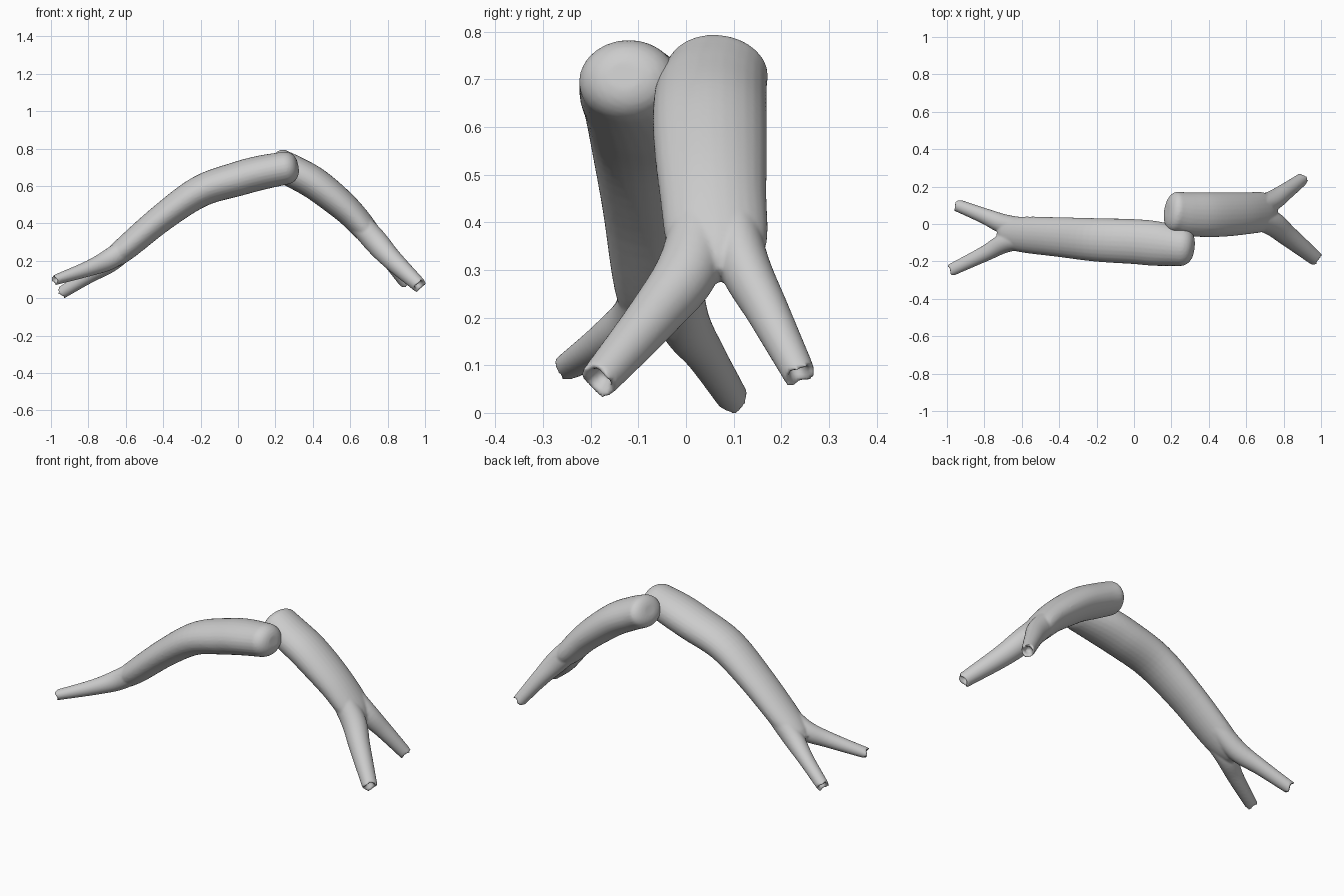
import bpy, bmesh, math, random
from mathutils import Vector

if "Cube" in bpy.data.objects:
    bpy.data.objects.remove(bpy.data.objects["Cube"])

random.seed(4)
SIDES = 28
grey = bpy.data.materials.new("plain_grey")
grey.diffuse_color = (0.6, 0.6, 0.6, 1)
grey.use_nodes = True
grey.node_tree.nodes["Principled BSDF"].inputs["Base Color"].default_value = grey.diffuse_color


def spline(pts, steps=6):
    """Catmull-Rom through (x, y, z, half_width, half_height) points."""
    p = [Vector(q) for q in pts]
    p = [p[0] * 2 - p[1]] + p + [p[-1] * 2 - p[-2]]
    out = []
    for i in range(1, len(p) - 2):
        a, b, c, d = p[i - 1:i + 3]
        for s in range(steps):
            t = s / steps
            out.append(0.5 * (2 * b + (c - a) * t + (2 * a - 5 * b + 4 * c - d) * t * t
                              + (3 * b - a - 3 * c + d) * t ** 3))
    return out + [p[-2]]


def tube(bm, pts, hollow=False, round_start=0.0):
    """Loft an elliptical tube; optional domed start and hollow broken tip."""
    path = spline(pts)
    pos = [Vector(q[:3]) for q in path]
    rings = []

    def ring(c, t, w, h, rag=0.0):
        side = Vector((0, 1, 0))
        side = (side - t * side.dot(t)).normalized()
        up = t.cross(side)
        verts = []
        for k in range(SIDES):
            a = 2 * math.pi * k / SIDES
            v = c + side * (w * math.cos(a)) + up * (h * math.sin(a))
            v += t * rag * (math.sin(3 * a + c.y * 40) + random.uniform(-.4, .4))
            verts.append(bm.verts.new(v))
        rings.append(verts)

    t0 = (pos[1] - pos[0]).normalized()
    if round_start:
        for k in range(1, 7):
            a = k / 7 * math.pi / 2
            s = math.sin(a) ** 0.7
            ring(pos[0] - t0 * round_start * math.cos(a), t0, path[0][3] * s, path[0][4] * s)
    n = len(path)
    for i in range(n):
        t = (pos[min(i + 1, n - 1)] - pos[max(i - 1, 0)]).normalized()
        ring(pos[i], t, path[i][3], path[i][4], 0.006 if hollow and i == n - 1 else 0)
    if hollow:
        w, h = path[-1][3], path[-1][4]
        ring(pos[-1] - t * 0.004, t, w * 0.7, h * 0.7, 0.004)
        ring(pos[-1] - t * 0.035, t, w * 0.4, h * 0.4)
    for r, s in zip(rings, rings[1:]):
        for k in range(SIDES):
            j = (k + 1) % SIDES
            bm.faces.new((r[k], r[j], s[j], s[k]))
    bm.faces.new(rings[0][::-1])
    bm.faces.new(rings[-1])


def limb(name, trunk, branches, dome):
    """Trunk and two branches fused into one smooth skin."""
    bm = bmesh.new()
    tube(bm, trunk, round_start=dome)
    for b in branches:
        tube(bm, b, hollow=True)
    bmesh.ops.recalc_face_normals(bm, faces=bm.faces)
    me = bpy.data.meshes.new(name)
    bm.to_mesh(me)
    bm.free()
    me.materials.append(grey)
    ob = bpy.data.objects.new(name, me)
    bpy.context.collection.objects.link(ob)
    rm = ob.modifiers.new("fuse", 'REMESH')
    rm.mode = 'VOXEL'
    rm.voxel_size = 0.0065
    rm.use_smooth_shade = True
    sm = ob.modifiers.new("blend", 'SMOOTH')
    sm.factor = 0.5
    sm.iterations = 3


# Long limb, reaching left from the rounded end
limb("long_limb",
     [(.25, -.121, .695, .104, .088), (.12, -.105, .67, .119, .092),
      (0, -.094, .638, .12, .092), (-.2, -.085, .572, .116, .085),
      (-.4, -.07, .435, .106, .075), (-.6, -.056, .268, .095, .066),
      (-.68, -.05, .207, .075, .052), (-.72, -.047, .18, .04, .028)],
     [[(-.55, -.085, .305, .05, .055), (-.68, -.098, .212, .053, .056),
       (-.8, -.16, .158, .042, .042), (-.982, -.248, .096, .033, .027)],
      [(-.55, -.02, .305, .05, .055), (-.68, -.005, .195, .054, .054),
       (-.8, .043, .118, .042, .04), (-.945, .1, .028, .033, .033)]],
     dome=.072)

# Short limb, dropping to the right
limb("short_limb",
     [(.222, .065, .713, .108, .085), (.3, .053, .675, .117, .087),
      (.4, .05, .62, .12, .087), (.5, .052, .545, .118, .083),
      (.6, .057, .457, .112, .075), (.69, .065, .357, .105, .065),
      (.73, .067, .312, .075, .047), (.748, .068, .288, .035, .025)],
     [[(.62, .03, .435, .055, .06), (.73, .008, .31, .066, .065),
       (.82, -.062, .21, .056, .056), (.972, -.185, .066, .04, .039)],
      [(.62, .09, .435, .055, .06), (.73, .12, .315, .054, .06),
       (.81, .173, .21, .045, .046), (.9, .24, .078, .034, .034)]],
     dome=.05)
